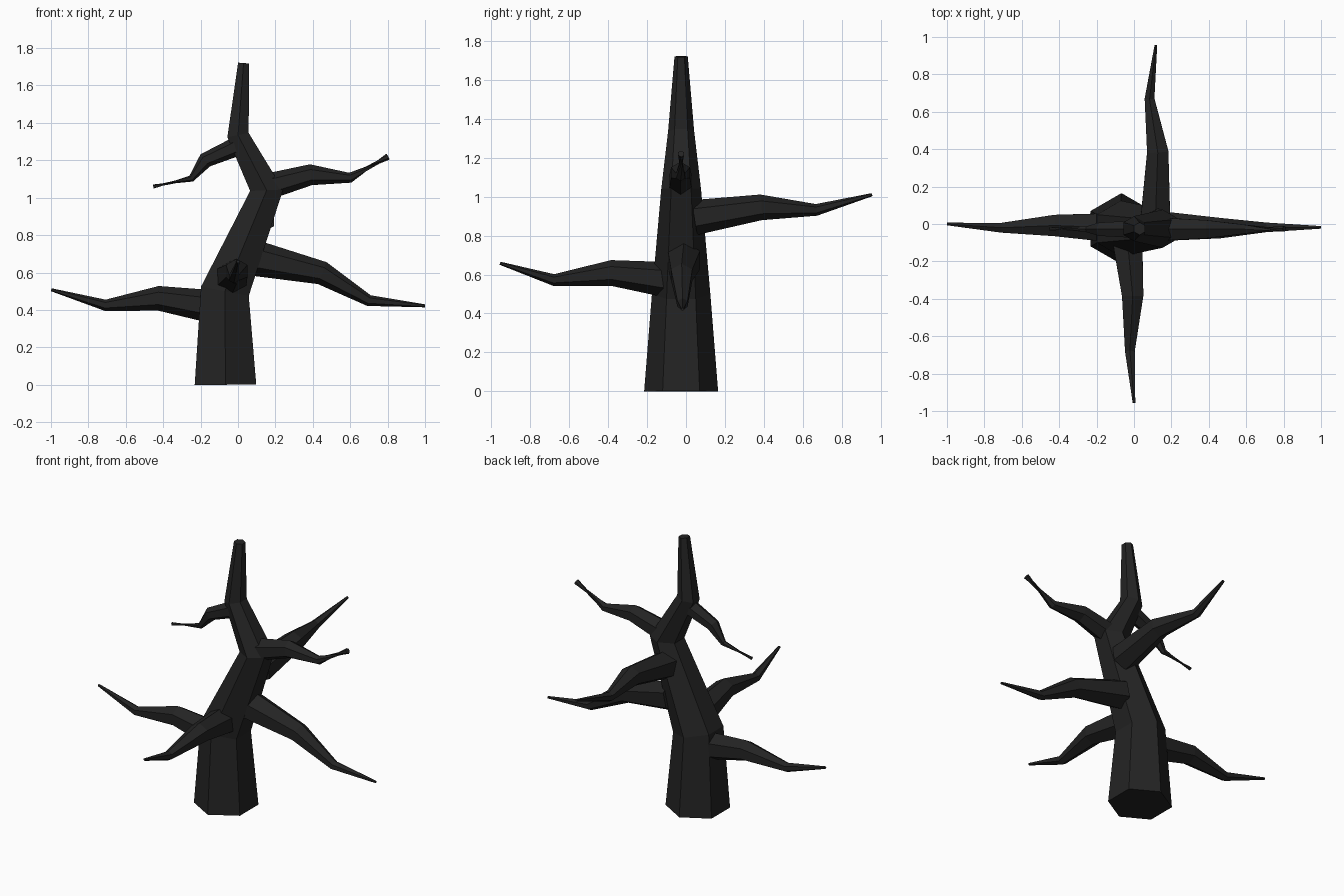
import bpy, bmesh, math
from mathutils import Vector

bark = bpy.data.materials.new("charred bark")
bark.diffuse_color = (0.017, 0.017, 0.017, 1)


def limb(name, rings, hint, sides=6):
    """Faceted tapering tube; rings are (x, y, z, radius), a ridge faces the hint axis."""
    bm = bmesh.new()
    pts = [Vector(r[:3]) for r in rings]
    loops = []
    for i, p in enumerate(pts):
        t = Vector()
        if i > 0:
            t += (p - pts[i - 1]).normalized()
        if i < len(pts) - 1:
            t += (pts[i + 1] - p).normalized()
        t.normalize()
        up = Vector(hint)
        up = (up - t * up.dot(t)).normalized()
        side = t.cross(up)
        loop = []
        for k in range(sides):
            a = 2 * math.pi * k / sides
            loop.append(bm.verts.new(p + rings[i][3] * (math.cos(a) * up + math.sin(a) * side)))
        loops.append(loop)
    for a, b in zip(loops, loops[1:]):
        for k in range(sides):
            n = (k + 1) % sides
            bm.faces.new((a[k], a[n], b[n], b[k]))
    bm.faces.new(loops[0][::-1])
    bm.faces.new(loops[-1])
    me = bpy.data.meshes.new(name)
    bm.to_mesh(me)
    bm.free()
    me.materials.append(bark)
    ob = bpy.data.objects.new(name, me)
    bpy.context.collection.objects.link(ob)
    return ob


Y, Z = (0, 1, 0), (0, 0, 1)

# Crooked trunk
limb("trunk", [(-0.067, -0.025, 0, 0.19), (-0.07, -0.025, 0.5, 0.15),
               (0.153, -0.025, 1.04, 0.102), (0.0, -0.025, 1.335, 0.067),
               (0.03, -0.025, 1.72, 0.034)], Y)

# Lower branches
limb("left_branch", [(-0.12, -0.02, 0.415, 0.09), (-0.425, -0.008, 0.462, 0.066),
                     (-0.71, -0.02, 0.425, 0.03), (-0.998, 0, 0.508, 0.008)], Z)
limb("right_branch", [(0.1, -0.01, 0.675, 0.095), (0.45, -0.022, 0.597, 0.063),
                      (0.7, -0.018, 0.45, 0.03), (1.0, -0.018, 0.422, 0.008)], Z)
limb("front_branch", [(-0.033, -0.11, 0.575, 0.09), (-0.007, -0.385, 0.608, 0.066),
                      (-0.022, -0.68, 0.572, 0.03), (0, -0.955, 0.658, 0.008)], Z)
limb("back_branch", [(0.115, 0.045, 0.893, 0.09), (0.127, 0.385, 0.945, 0.066),
                     (0.083, 0.67, 0.932, 0.03), (0.117, 0.955, 1.01, 0.008)], Z)

# Upper branches: the negative end radius twists the tip into a fork
limb("upper_right_branch", [(0.16, -0.028, 1.06, 0.07), (0.39, -0.028, 1.123, 0.056),
                            (0.6, -0.028, 1.107, 0.027), (0.803, -0.025, 1.22, -0.018)], Z)
limb("upper_left_branch", [(-0.005, -0.028, 1.275, 0.052), (-0.175, -0.028, 1.2, 0.041),
                           (-0.25, -0.028, 1.102, 0.018), (-0.453, -0.025, 1.06, -0.011)], Z)
